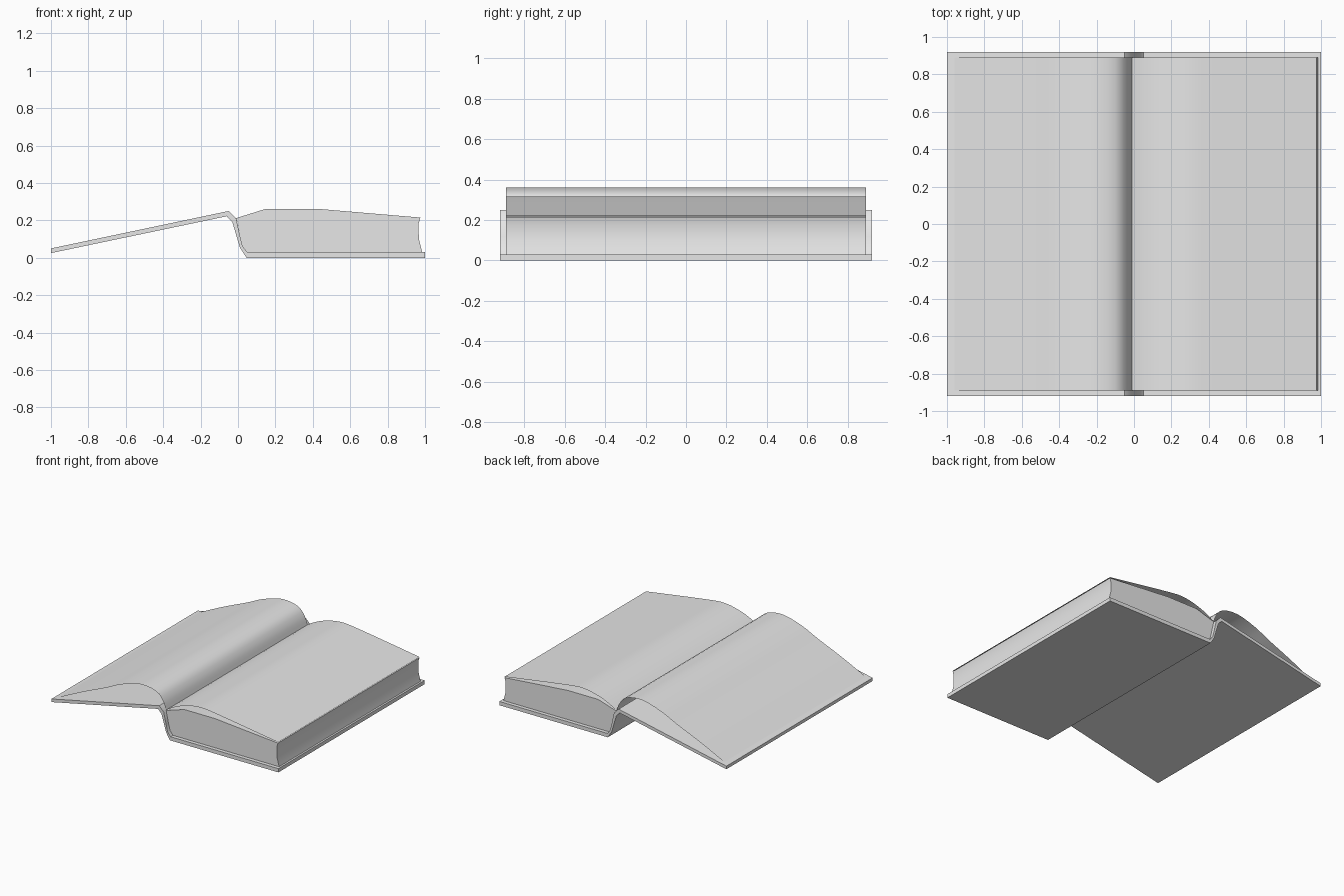
import bpy
import bmesh
import math
from mathutils import Vector

cube = bpy.data.objects.get("Cube")
if cube:
    bpy.data.objects.remove(cube, do_unlink=True)

COVER_HALF, PAGE_HALF = 0.92, 0.89

grey = bpy.data.materials.new("light grey")
grey.use_nodes = True
grey.diffuse_color = (0.8, 0.8, 0.8, 1)
grey.node_tree.nodes["Principled BSDF"].inputs["Base Color"].default_value = (0.8, 0.8, 0.8, 1)


def extrude(name, profile, half, solid=True):
    """Sweep an x-z profile along y, either as a closed solid or an open sheet."""
    bm = bmesh.new()
    front = [bm.verts.new((x, -half, z)) for x, z in profile]
    back = [bm.verts.new((x, half, z)) for x, z in profile]
    n = len(profile)
    for i in range(n if solid else n - 1):
        j = (i + 1) % n
        bm.faces.new((front[i], front[j], back[j], back[i]))
    if solid:
        bm.faces.new(front[::-1])
        bm.faces.new(back)
        bmesh.ops.recalc_face_normals(bm, faces=bm.faces[:])
    mesh = bpy.data.meshes.new(name)
    bm.to_mesh(mesh)
    bm.free()
    mesh.materials.append(grey)
    obj = bpy.data.objects.new(name, mesh)
    bpy.context.collection.objects.link(obj)
    bpy.ops.object.select_all(action="DESELECT")
    obj.select_set(True)
    bpy.context.view_layer.objects.active = obj
    bpy.ops.object.shade_smooth_by_angle(angle=math.radians(40))
    return obj


def smooth_curve(points, steps=3):
    """Round a sheet outline by interpolating between its key points."""
    pts = [Vector(p) for p in points]
    pts = [2 * pts[0] - pts[1]] + pts + [2 * pts[-1] - pts[-2]]
    out = []
    for a, b, c, d in zip(pts, pts[1:], pts[2:], pts[3:]):
        for s in range(steps):
            t = s / steps
            out.append(0.5 * (2 * b + (c - a) * t + (2 * a - 5 * b + 4 * c - d) * t ** 2
                              + (3 * b - a - 3 * c + d) * t ** 3))
    return out + [pts[-2]]


# Hard cover: tilted left board, spine and flat right board
outer = [(-1, 0.025), (-0.06, 0.222), (-0.03, 0.19), (0.01, 0.055), (0.045, 0), (1, 0)]
inner = [(1, 0.03), (0.05, 0.03), (0.025, 0.06), (0.01, 0.12), (-0.01, 0.21), (-0.05, 0.25), (-1, 0.05)]
extrude("cover", outer + inner, COVER_HALF)

# Page block resting on the right board, with a hollow fore edge
block = [(0.05, 0.03), (0.025, 0.06), (0.01, 0.12), (-0.01, 0.212), (0.15, 0.262), (0.42, 0.262),
         (0.975, 0.215), (0.965, 0.18), (0.967, 0.1), (0.985, 0.03)]
extrude("page_block", block, PAGE_HALF)

# Loose open sheets arching away from the gutter
left_sheet = [(-0.96, 0.06), (-0.75, 0.16), (-0.54, 0.25), (-0.4, 0.315), (-0.235, 0.36),
              (-0.1, 0.342), (-0.04, 0.285), (-0.01, 0.215)]
right_sheet = [(-0.01, 0.215), (0.05, 0.25), (0.14, 0.287), (0.28, 0.315), (0.45, 0.3), (0.975, 0.222)]
for name, path in (("left_page", left_sheet), ("right_page", right_sheet)):
    extrude(name, smooth_curve(path), PAGE_HALF, solid=False)
